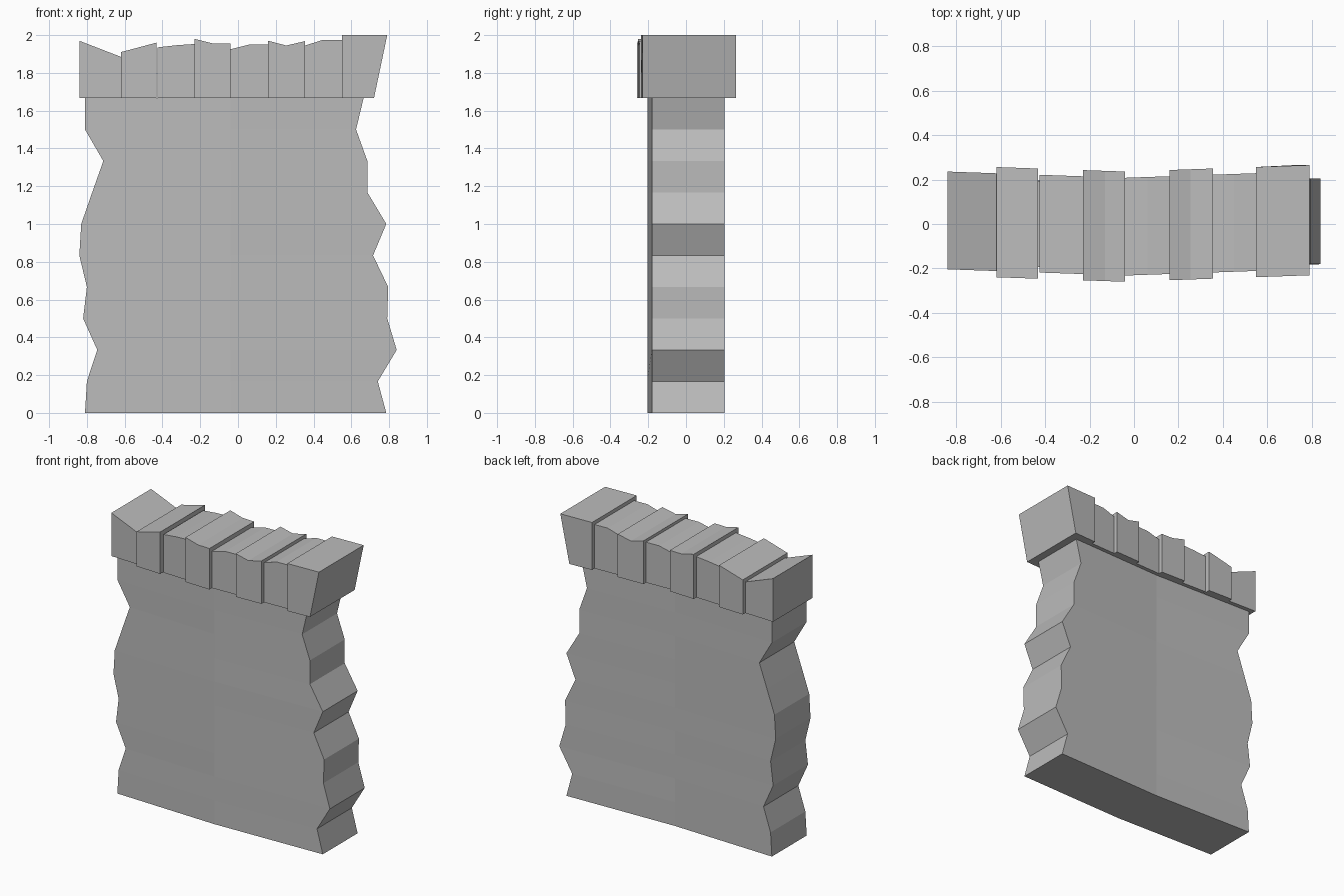
import bpy
import bmesh

# Clear the default cube
cube = bpy.data.objects.get("Cube")
if cube:
    bpy.data.objects.remove(cube, do_unlink=True)

# Single stone colour
stone = bpy.data.materials.new("grey stone")
stone.use_nodes = True
GREY = (0.5, 0.5, 0.5, 1)
stone.diffuse_color = GREY
stone.node_tree.nodes["Principled BSDF"].inputs["Base Color"].default_value = GREY

BEND_X = -0.04


def bend(x):
    """Centre line of the gently bent wall."""
    return -0.012 + 0.035 * abs(x - BEND_X)


def slab(name, rows, half, centres):
    """Closed slab from rows of (x, z) points, given thickness about a bent centre line."""
    bm = bmesh.new()
    front, back = [
        [[bm.verts.new((x, c + side * half, z)) for (x, z), c in zip(row, centres)] for row in rows]
        for side in (-1, 1)
    ]
    nr, nc = len(rows), len(rows[0])
    for i in range(nr - 1):
        for j in range(nc - 1):
            for g in (front, back):
                bm.faces.new((g[i][j], g[i][j + 1], g[i + 1][j + 1], g[i + 1][j]))
        for j in (0, nc - 1):
            bm.faces.new((front[i][j], front[i + 1][j], back[i + 1][j], back[i][j]))
    for j in range(nc - 1):
        for i in (0, nr - 1):
            bm.faces.new((front[i][j], front[i][j + 1], back[i][j + 1], back[i][j]))
    bmesh.ops.recalc_face_normals(bm, faces=bm.faces)
    mesh = bpy.data.meshes.new(name)
    bm.to_mesh(mesh)
    bm.free()
    mesh.materials.append(stone)
    obj = bpy.data.objects.new(name, mesh)
    bpy.context.collection.objects.link(obj)


# Wall body with ragged broken ends
WALL_TOP = 1.667
left = [-.81, -.80, -.745, -.82, -.80, -.84, -.83, -.772, -.713, -.81, -.81]
right = [.785, .74, .84, .79, .795, .715, .785, .685, .685, .625, .665]
step = WALL_TOP / (len(left) - 1)
rows = [[(l, i * step), (BEND_X, i * step), (r, i * step)]
        for i, (l, r) in enumerate(zip(left, right))]
slab("wall_body", rows, 0.193, [0.012, -0.012, 0.012])

# Cap stones: top profile of each, alternating narrow and deep
tops = [
    [(-.84, 1.97), (-.62, 1.885)],
    [(-.62, 1.91), (-.432, 1.96)],
    [(-.425, 1.935), (-.33, 1.946), (-.23, 1.953)],
    [(-.23, 1.98), (-.13, 1.955), (-.04, 1.955)],
    [(-.04, 1.925), (.06, 1.95), (.16, 1.95)],
    [(.16, 1.97), (.255, 1.945), (.355, 1.968)],
    [(.355, 1.945), (.45, 1.975), (.55, 1.975)],
    [(.55, 2), (.79, 2)],
]
for n, top in enumerate(tops):
    base = [(x, WALL_TOP) for x, z in top]
    if n == len(tops) - 1:
        base[-1] = (0.72, WALL_TOP)  # leaning end stone
    half = 0.248 if n % 2 else 0.22
    slab(f"cap_stone_{n + 1}", [base, top], half, [bend(x) for x, z in top])
